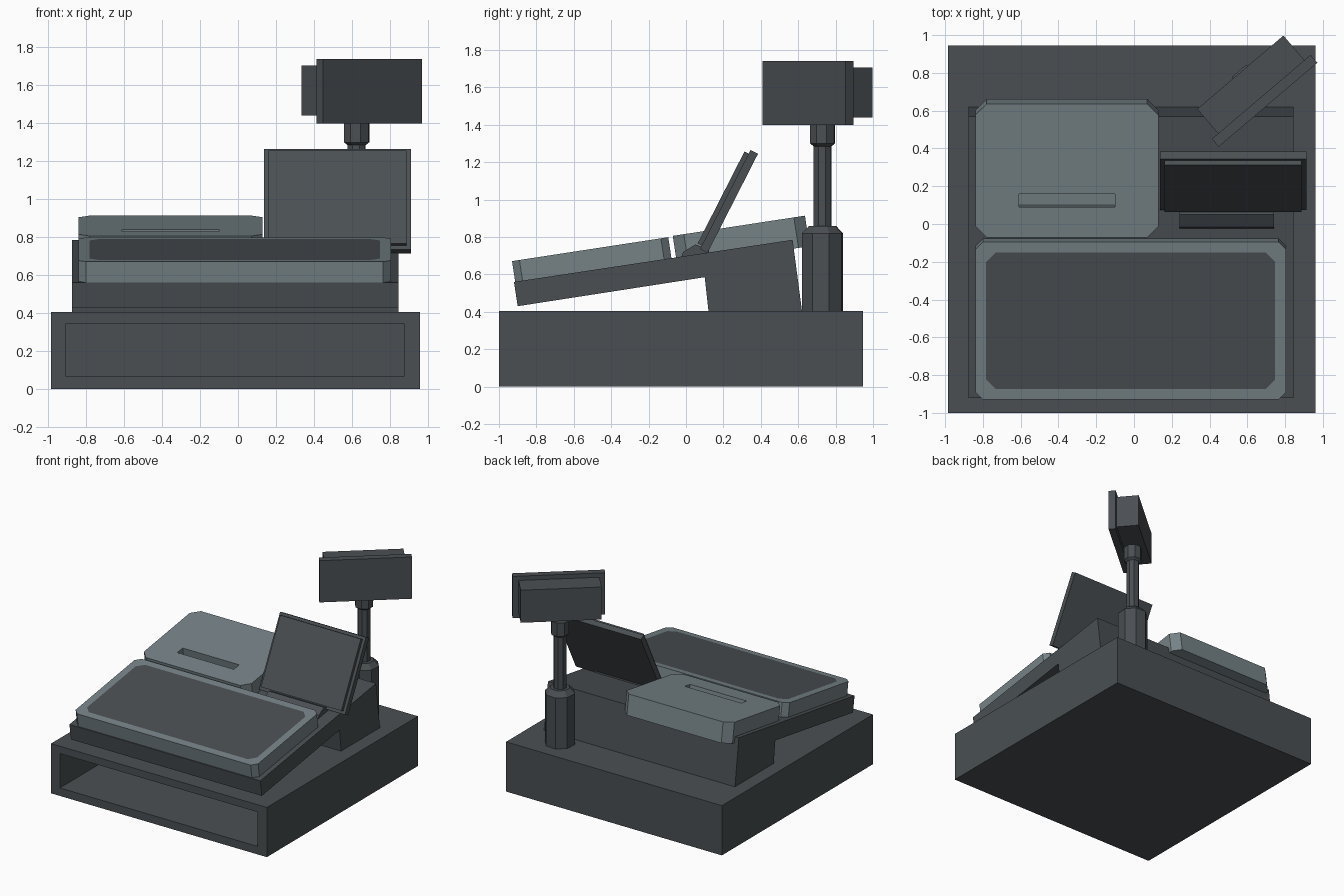
import bpy, bmesh, math
from mathutils import Matrix, Vector

if "Cube" in bpy.data.objects:
    bpy.data.objects.remove(bpy.data.objects["Cube"])


def material(name, rgb):
    m = bpy.data.materials.new(name)
    m.diffuse_color = (*rgb, 1)
    m.use_nodes = True
    m.node_tree.nodes["Principled BSDF"].inputs["Base Color"].default_value = m.diffuse_color
    return m


DARK = material("charcoal", (0.068, 0.078, 0.086))
LIGHT = material("blue_grey", (0.18, 0.225, 0.24))


def loft(name, rings, mats, matrix=Matrix(), cap_mat=0):
    """Skin a stack of equal-sized point rings and cap both ends."""
    bm = bmesh.new()
    vs = [[bm.verts.new(p) for p in r] for r in rings]
    n = len(rings[0])
    bm.faces.new(vs[0])
    for a, b in zip(vs, vs[1:]):
        for i in range(n):
            j = (i + 1) % n
            bm.faces.new((a[i], a[j], b[j], b[i]))
    bm.faces.new(vs[-1]).material_index = cap_mat
    bmesh.ops.recalc_face_normals(bm, faces=bm.faces)
    me = bpy.data.meshes.new(name)
    bm.to_mesh(me)
    bm.free()
    for m in mats:
        me.materials.append(m)
    ob = bpy.data.objects.new(name, me)
    ob.matrix_world = matrix
    bpy.context.collection.objects.link(ob)
    return ob


def prism(name, profile, x0, x1, mat=DARK):
    return loft(name, [[(x, y, z) for y, z in profile] for x in (x0, x1)], [mat])


def box(name, lo, hi, mat=DARK, matrix=Matrix()):
    (x0, y0, z0), (x1, y1, z1) = lo, hi
    rings = [[(x0, y0, z), (x1, y0, z), (x1, y1, z), (x0, y1, z)] for z in (z0, z1)]
    return loft(name, rings, [mat], matrix)


def chamfered(w, l, c, z):
    """Rectangle outline with cut corners."""
    a, b = w / 2, l / 2
    return [(a - c, -b, z), (a, c - b, z), (a, b - c, z), (a - c, b, z),
            (c - a, b, z), (-a, b - c, z), (-a, c - b, z), (c - a, -b, z)]


def octagon(r, z):
    return [(r * math.cos(a), r * math.sin(a), z)
            for a in (math.radians(22.5 + 45 * k) for k in range(8))]


def cut(ob, cutter):
    mod = ob.modifiers.new("cut", 'BOOLEAN')
    mod.operation, mod.solver, mod.object = 'DIFFERENCE', 'EXACT', cutter
    cutter.hide_render = True
    cutter.hide_set(True)


# Cash drawer housing with an open front
base = box("drawer_housing", (-0.985, -1, 0), (0.96, 0.945, 0.405))
cut(base, box("drawer_opening_cutter", (-0.905, -1.1, 0.065), (0.875, 0.8, 0.345)))

# Sloped wedge body
prism("body", [(-0.92, 0.56), (0.57, 0.785), (0.62, 0.405), (0.12, 0.405),
               (0.10, 0.585), (-0.9, 0.43)], -0.875, 0.845)

# Keypad tray and printer cover follow the slope
slope = Matrix.Rotation(math.radians(8.7), 4, 'X')
loft("keypad_tray", [chamfered(1.645, 0.845, 0.04, -0.118), chamfered(1.645, 0.845, 0.04, 0),
                     chamfered(1.53, 0.73, 0.05, 0)], [LIGHT, DARK],
     Matrix.Translation((-0.0175, -0.5125, 0.735)) @ slope, cap_mat=1)
place = Matrix.Translation((-0.355, 0.2825, 0.86)) @ slope
cover = loft("printer_cover", [chamfered(0.97, 0.715, 0.06, -0.165),
                               chamfered(0.97, 0.715, 0.06, 0)], [LIGHT], place)
cut(cover, box("paper_slot_cutter", (-0.255, -0.195, -0.08), (0.255, -0.125, 0.05), DARK, place))

# Operator screen: back shell, raised front panel and hinge
lean = Matrix.Translation((0.525, 0.115, 0.715)) @ Matrix.Rotation(math.radians(-27), 4, 'X')
box("screen_shell", (-0.387, -0.045, 0), (0.387, 0, 0.595), DARK, lean)
box("screen_panel", (-0.363, -0.07, 0.022), (0.363, -0.045, 0.573), DARK, lean)
prism("screen_hinge", [(-0.03, 0.68), (-0.015, 0.72), (0.05, 0.76), (0.12, 0.735), (0.13, 0.69)],
      0.24, 0.74)

# Customer display on an eight-sided post, turned to the side
turn = Matrix.Translation((0.625, 0.73, 0)) @ Matrix.Rotation(math.radians(40.4), 4, 'Z')
loft("display_post", [octagon(r, z) for r, z in
                      ((0.115, 0.405), (0.115, 0.82), (0.075, 0.86), (0.05, 0.86), (0.05, 1.285),
                       (0.07, 1.3), (0.07, 1.41))], [DARK], turn)
box("display_front", (-0.343, -0.13, 1.4), (0.343, -0.075, 1.74), DARK, turn)
box("display_back", (-0.3, -0.075, 1.44), (0.3, 0.096, 1.705), DARK, turn)
